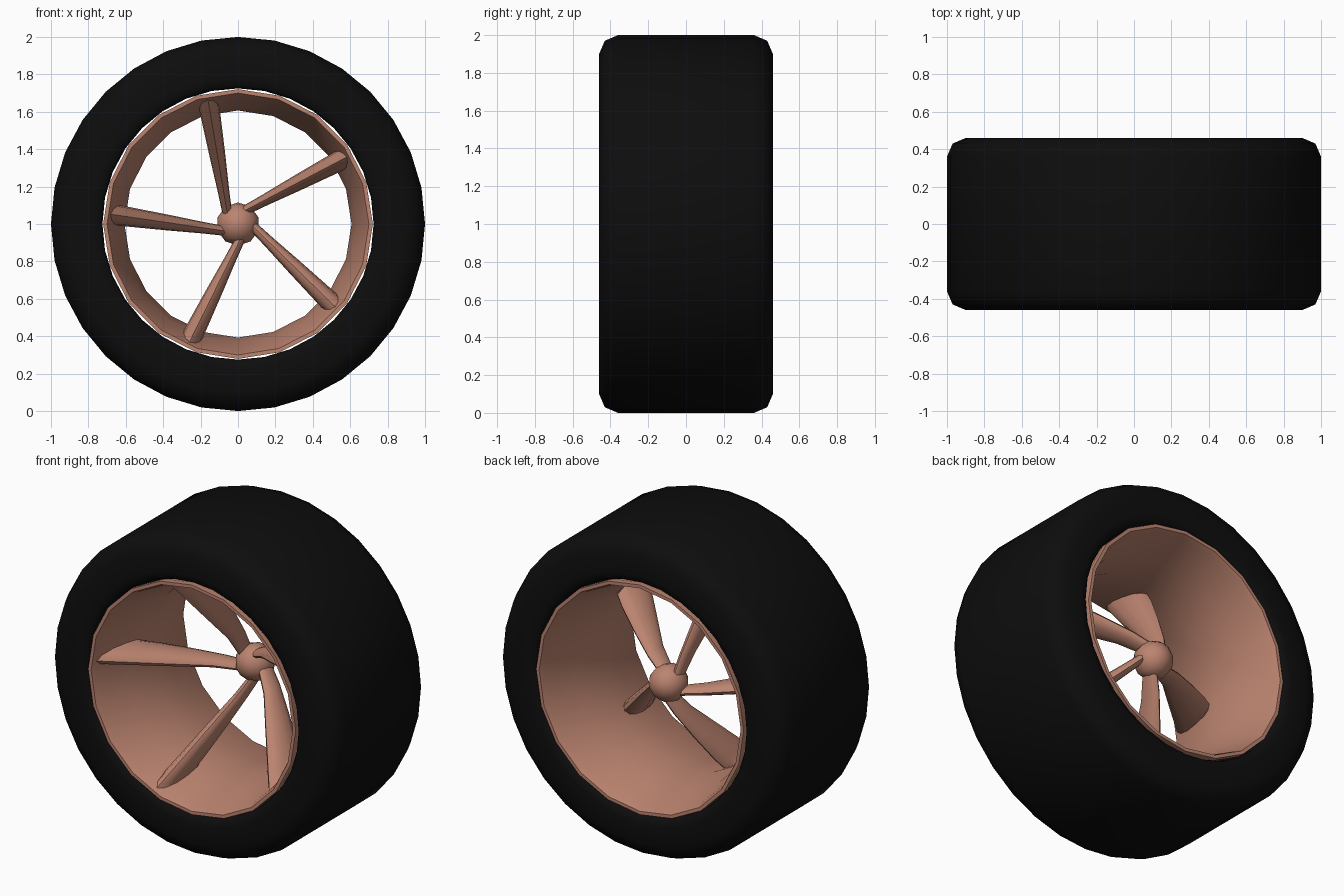
import bpy, bmesh
from math import sin, cos, pi, radians
from mathutils import Vector, Matrix

if "Cube" in bpy.data.objects:
    bpy.data.objects.remove(bpy.data.objects["Cube"])


def material(name, rgb):
    m = bpy.data.materials.new(name)
    m.diffuse_color = (*rgb, 1)
    m.use_nodes = True
    m.node_tree.nodes["Principled BSDF"].inputs["Base Color"].default_value = m.diffuse_color
    return m


RUBBER = material("black_rubber", (0.004, 0.004, 0.004))
COPPER = material("copper_metal", (0.50, 0.23, 0.16))


def finish(bm, name, mat, angle):
    bmesh.ops.recalc_face_normals(bm, faces=bm.faces)
    mesh = bpy.data.meshes.new(name)
    bm.to_mesh(mesh)
    bm.free()
    mesh.materials.append(mat)
    ob = bpy.data.objects.new(name, mesh)
    ob.location.z = 1
    bpy.context.collection.objects.link(ob)
    bpy.ops.object.select_all(action='DESELECT')
    ob.select_set(True)
    bpy.context.view_layer.objects.active = ob
    bpy.ops.object.shade_smooth_by_angle(angle=radians(angle))
    return ob


def bridge(bm, rings, closed):
    """Quads between neighbouring rings of vertices."""
    n = len(rings[0])
    pairs = list(zip(rings, rings[1:]))
    if closed:
        pairs.append((rings[-1], rings[0]))
    for a, b in pairs:
        for i in range(n):
            j = (i + 1) % n
            bm.faces.new((a[i], a[j], b[j], b[i]))


def revolve(name, profile, sides, mat, angle):
    """Closed (radius, y) profile turned around the y axis."""
    bm = bmesh.new()
    rings = [[bm.verts.new((r * sin(2 * pi * i / sides), y, r * cos(2 * pi * i / sides)))
              for i in range(sides)] for r, y in profile]
    bridge(bm, rings, True)
    return finish(bm, name, mat, angle)


def mirrored(half):
    return half + [(r, -y) for r, y in reversed(half)]


# Tyre: flat tread, chamfered shoulders, open inner bore
revolve("tyre", mirrored([(0.725, -0.43), (0.74, -0.455), (0.78, -0.46), (0.90, -0.46),
                          (0.97, -0.43), (1.0, -0.36)]), 32, RUBBER, 60)

# Rim barrel: waisted in the middle, with thin lips at both ends
inner = [(0.700, -0.457), (0.685, -0.42), (0.635, -0.20), (0.607, 0),
         (0.635, 0.20), (0.685, 0.42), (0.700, 0.457)]
outer = [(0.721, 0.457), (0.721, 0.42), (0.66, 0.20), (0.63, 0),
         (0.66, -0.20), (0.721, -0.42), (0.721, -0.457)]
revolve("rim", inner + outer, 20, COPPER, 50)

# Hub: small rounded boss set back in the wheel
bm = bmesh.new()
bmesh.ops.create_uvsphere(bm, u_segments=10, v_segments=8, radius=0.115,
                          matrix=Matrix.Translation((0, 0.17, 0)) @ Matrix.Rotation(pi / 2, 4, 'X'))
finish(bm, "hub", COPPER, 60)

# Spoke: blade from the front lip down to the hub
# (position along spoke, front y, back y, half width)
SECTIONS = [(0.0, -0.45, 0.06, 0.058), (0.10, -0.39, -0.06, 0.054),
            (0.25, -0.30, -0.01, 0.050), (0.50, -0.15, 0.08, 0.042),
            (0.78, 0.02, 0.17, 0.031), (1.0, 0.11, 0.22, 0.025)]
START, END = Vector((-0.70, 0, 0.055)), Vector((-0.05, 0, -0.04))
ALONG = (END - START).normalized()
SIDE = Vector((-ALONG.z, 0, ALONG.x))
N = 12

for k in range(5):
    bm = bmesh.new()
    rings = []
    for t, yf, yb, hw in SECTIONS:
        ring = []
        for i in range(N):
            a = 2 * pi * i / N
            y = (yf + yb) / 2 + (yb - yf) / 2 * cos(a)
            p = START.lerp(END, t) + SIDE * hw * sin(a)
            # outer end follows the slope of the barrel
            if t < 0.2:
                p += ALONG * (y - yf) * (0.17 if t == 0 else 0.08)
            p.y = y
            ring.append(bm.verts.new(p))
        rings.append(ring)
    bridge(bm, rings, False)
    bm.faces.new(rings[0])
    bm.faces.new(rings[-1])
    bmesh.ops.rotate(bm, verts=bm.verts, cent=(0, 0, 0),
                     matrix=Matrix.Rotation(k * 2 * pi / 5, 3, 'Y'))
    finish(bm, f"spoke_{k + 1}", COPPER, 50)
